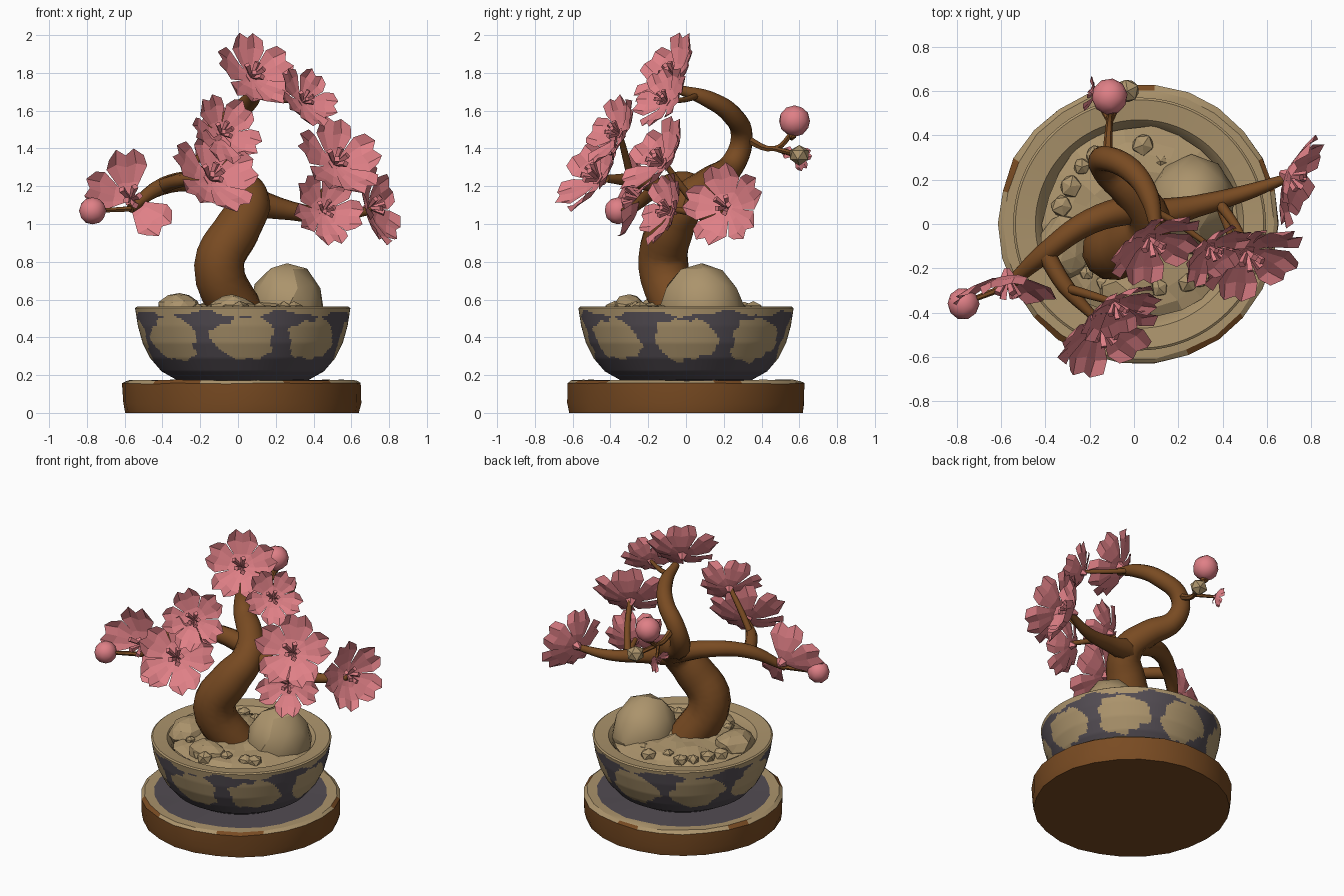
import bpy, bmesh, math, random
from mathutils import Vector, Matrix

random.seed(4)
cube = bpy.data.objects.get("Cube")
if cube:
    bpy.data.objects.remove(cube)


def material(name, rgb):
    m = bpy.data.materials.new(name)
    m.use_nodes = True
    m.diffuse_color = (*rgb, 1)
    m.node_tree.nodes["Principled BSDF"].inputs["Base Color"].default_value = (*rgb, 1)
    return m


PINK = material("blossom pink", (0.74, 0.215, 0.24))
BROWN = material("bark brown", (0.19, 0.07, 0.016))
TAN = material("sandy tan", (0.41, 0.295, 0.15))
DARK = material("glaze grey", (0.085, 0.072, 0.085))


def shade(ob, degrees):
    bpy.ops.object.select_all(action='DESELECT')
    ob.select_set(True)
    bpy.context.view_layer.objects.active = ob
    bpy.ops.object.shade_smooth_by_angle(angle=math.radians(degrees))


def finish(name, bm, mats, rule=None, fix=True, smooth=None):
    if fix:
        bmesh.ops.recalc_face_normals(bm, faces=bm.faces)
    if rule:
        for f in bm.faces:
            f.material_index = rule(f.calc_center_median())
    me = bpy.data.meshes.new(name)
    bm.to_mesh(me)
    bm.free()
    ob = bpy.data.objects.new(name, me)
    bpy.context.collection.objects.link(ob)
    for m in mats:
        me.materials.append(m)
    if smooth:
        shade(ob, smooth)


def lathe(profile, segments, cx=0.0, jitter=0.0):
    bm = bmesh.new()
    vs = [bm.verts.new((r, 0, z)) for r, z in profile]
    edges = [bm.edges.new(p) for p in zip(vs, vs[1:])]
    bmesh.ops.spin(bm, geom=vs + edges, cent=(0, 0, 0), axis=(0, 0, 1),
                   angle=math.tau, steps=segments, use_duplicate=False)
    bmesh.ops.remove_doubles(bm, verts=bm.verts, dist=0.0005)
    for v in bm.verts:
        v.co.x += cx + random.uniform(-jitter, jitter)
        v.co.y += random.uniform(-jitter, jitter)
        if v.co.z > 0.01:
            v.co.z += random.uniform(-jitter, jitter)
    return bm


def densify(points, n):
    out = []
    for (r0, z0), (r1, z1) in zip(points, points[1:]):
        out += [(r0 + (r1 - r0) * i / n, z0 + (z1 - z0) * i / n) for i in range(n)]
    return out + [points[-1]]


# Round wooden stand with a worn, chipped rim and a dark inset disc
def stand_rule(c):
    r = math.hypot(c.x - 0.02, c.y)
    chipped = r > 0.595 and math.sin(5 * math.atan2(c.y, c.x)) > 0.6
    if c.z < 0.152 or chipped:
        return 0
    return 1 if r > 0.5 else 2


stand = lathe([(0, 0), (0.62, 0), (0.63, 0.05), (0.633, 0.155), (0.61, 0.172),
               (0.55, 0.172), (0, 0.168)], 26, 0.02, 0.004)
finish("stand", stand, [BROWN, TAN, DARK], stand_rule, smooth=25)


# Glazed bowl: a tan rim and eight ragged patches on the grey wall
def bowl_rule(c):
    x = c.x - 0.025
    a = math.atan2(c.y, x)
    if math.hypot(x, c.y) < 0.5 and c.z > 0.45:
        return 1
    if c.z > 0.525 - 0.014 * math.cos(8 * a) + 0.006 * math.sin(19 * a):
        return 1
    step = math.tau / 8
    d = (a + step / 2) % step - step / 2
    ragged = 1 + 0.18 * math.sin(7 * a + 35 * c.z) + 0.12 * math.sin(29 * a + 60 * c.z)
    u, w = d / 0.32, (c.z - 0.39) / 0.115
    return 1 if u * u + w * w < ragged else 0


wall = densify([(0.35, 0.175), (0.43, 0.22), (0.49, 0.29), (0.53, 0.37),
                (0.555, 0.46), (0.57, 0.555)], 9)
bowl = lathe([(0, 0.172)] + wall + [(0.56, 0.562), (0.47, 0.552), (0.445, 0.525), (0.42, 0.47)],
             224, 0.025)
finish("bowl", bowl, [DARK, TAN], bowl_rule, smooth=40)

# Soil, boulder, mounds and pebbles
soil = lathe([(0, 0.585), (0.08, 0.585), (0.16, 0.58), (0.24, 0.57), (0.31, 0.56), (0.38, 0.54),
              (0.435, 0.52)], 22, 0.025, 0.013)
finish("soil", soil, [TAN])


def stone(name, loc, size, detail=1, rough=0.12, mat=TAN, smooth=None):
    bm = bmesh.new()
    bmesh.ops.create_icosphere(bm, subdivisions=detail, radius=1)
    turn = Matrix.Rotation(random.uniform(0, 6), 3, 'Z')
    for v in bm.verts:
        p = turn @ v.co * random.uniform(1 - rough, 1 + rough * 0.5)
        v.co = Vector(p[i] * size[i] + loc[i] for i in range(3))
    finish(name, bm, [mat], smooth=smooth)


stone("boulder", (0.26, 0.085, 0.55), (0.2, 0.225, 0.25), 2, 0.06, smooth=25)
stone("front_mound", (-0.03, -0.3, 0.53), (0.14, 0.1, 0.1), 2)
stone("left_mound", (-0.31, -0.1, 0.54), (0.12, 0.15, 0.1), 2)
for i in range(20):
    a = math.radians(50 + i * 17) + random.uniform(-0.1, 0.1)
    r = random.uniform(0.29, 0.38)
    s = random.uniform(0.035, 0.06)
    stone("pebble", (0.02 + r * math.cos(a), r * math.sin(a), 0.55), (s, s, s * 0.8))


# Trunk, branches and twigs: points are x, y, z, radius
def limb(name, points, sides=2):
    cu = bpy.data.curves.new(name, 'CURVE')
    cu.dimensions = '3D'
    cu.bevel_depth = 1
    cu.bevel_resolution = sides
    cu.resolution_u = 5
    cu.use_fill_caps = True
    sp = cu.splines.new('BEZIER')
    sp.bezier_points.add(len(points) - 1)
    for bp, (x, y, z, r) in zip(sp.bezier_points, points):
        bp.co, bp.radius = (x, y, z), r
        bp.handle_left_type = bp.handle_right_type = 'AUTO'
    ob = bpy.data.objects.new(name, cu)
    bpy.context.collection.objects.link(ob)
    cu.materials.append(BROWN)
    bpy.ops.object.select_all(action='DESELECT')
    ob.select_set(True)
    bpy.context.view_layer.objects.active = ob
    bpy.ops.object.convert(target='MESH')
    shade(bpy.context.object, 50)


limb("trunk", [(0.02, -0.02, 0.5, .13), (-0.1, -0.12, 0.78, .135), (0, -0.08, 0.98, .125),
               (0.07, 0.01, 1.12, .1), (0.0, 0.13, 1.22, .085), (-0.13, 0.25, 1.32, .066),
               (-0.13, 0.295, 1.46, .058), (-0.01, 0.24, 1.58, .054), (0.07, 0.12, 1.66, .045),
               (0.1, -0.03, 1.71, .025)], 4)
limb("left_branch", [(0.04, 0.08, 1.15, .07), (-0.2, 0.01, 1.22, .057), (-0.4, -0.13, 1.2, .047),
                     (-0.57, -0.28, 1.08, .025)])
limb("left_side_branch", [(-0.4, -0.13, 1.2, .042), (-0.31, -0.28, 1.23, .038), (-0.18, -0.42, 1.24, .02)])
limb("left_upper_twig", [(-0.3, -0.29, 1.23, .022), (-0.2, -0.32, 1.36, .02), (-0.1, -0.35, 1.47, .015)])
limb("right_branch", [(0.06, 0.03, 1.12, .08), (0.28, 0.08, 1.07, .05), (0.5, 0.14, 1.04, .036),
                      (0.7, 0.21, 1.07, .02)])
limb("right_twig", [(0.38, 0.1, 1.05, .025), (0.46, -0.01, 1.18, .02), (0.51, -0.11, 1.32, .015)])
limb("right_low_twig", [(0.38, 0.1, 1.05, .02), (0.45, -0.09, 1.08, .015)])
limb("top_twig", [(0.09, 0.06, 1.68, .018), (0.2, 0.0, 1.66, .015), (0.33, -0.09, 1.65, .012)])
limb("back_twig", [(-0.12, 0.3, 1.46, .024), (-0.11, 0.47, 1.4, .015), (-0.1, 0.55, 1.47, .014),
                   (-0.11, 0.58, 1.53, .014)], 1)
limb("back_low_twig", [(-0.11, 0.46, 1.4, .014), (-0.05, 0.59, 1.37, .014)], 1)
limb("back_petal_twig", [(-0.11, 0.46, 1.4, .012), (-0.18, 0.58, 1.36, .01)], 1)
limb("left_bud_twig", [(-0.57, -0.28, 1.08, .016), (-0.75, -0.35, 1.07, .012)], 1)

# Blossoms: broad, notched, cupped petals around a cluster of stamens
ROWS = [(0.05, 0.06), (0.35, 0.24), (0.7, 0.44), (0.97, 0.38)]
NOTCH = [-0.14, 0.05, -0.07, 0.05, -0.14]


def blossom(name, loc, normal, R, roll=0, petals=range(5)):
    bm = bmesh.new()
    for k in petals:
        spin = Matrix.Rotation(math.tau * k / 5 + roll, 3, 'Z')
        grid = []
        for j, (r, w) in enumerate(ROWS):
            line = []
            for i, notch in enumerate(NOTCH):
                s = i / 2 - 1
                x = r + notch * (j / 3) ** 2 + random.uniform(-0.02, 0.02) * j / 3
                z = 0.36 * r * r + 0.06 * s * s * r + 0.04 * s * r
                line.append(bm.verts.new(spin @ Vector((x, w * s, z)) * R))
            grid.append(line)
        for a, b in zip(grid, grid[1:]):
            for i in range(4):
                bm.faces.new((a[i], b[i], b[i + 1], a[i + 1]))
    bmesh.ops.solidify(bm, geom=bm.faces[:], thickness=0.007)
    for k in range(5):
        tilt = Matrix.Rotation(k * 1.26, 4, 'Z') @ Matrix.Rotation(0.4 + 0.15 * (k % 3), 4, 'Y')
        bmesh.ops.create_cone(bm, segments=4, radius1=0.03 * R, radius2=0.08 * R, depth=0.42 * R,
                              cap_ends=True, matrix=tilt @ Matrix.Translation((0, 0, 0.2 * R)))
    bmesh.ops.create_cone(bm, segments=5, radius1=0.05 * R, radius2=0.16 * R, depth=0.2 * R,
                          cap_ends=True, matrix=Matrix.Translation((0, 0, -0.06 * R)))
    aim = Vector(normal).to_track_quat('Z', 'Y').to_matrix().to_4x4()
    bm.transform(Matrix.Translation(loc) @ aim)
    finish(name, bm, [PINK], fix=False)


blossom("top_blossom", (0.07, -0.06, 1.775), (0.42, -0.72, 0.54), 0.225, 0.3)
blossom("top_side_blossom", (0.34, -0.1, 1.645), (0.56, -0.66, 0.48), 0.18, 0.9)
blossom("right_upper_blossom", (0.51, -0.12, 1.315), (0.4, -0.74, 0.54), 0.24, 0.2)
blossom("right_lower_blossom", (0.45, -0.08, 1.065), (0.4, -0.85, 0.28), 0.2, 1.0)
blossom("right_end_blossom", (0.69, 0.22, 1.085), (0.91, -0.35, 0.22), 0.22, 0.5)
blossom("left_upper_blossom", (-0.09, -0.35, 1.475), (0.45, -0.8, 0.42), 0.2, 0.7)
blossom("left_lower_blossom", (-0.15, -0.46, 1.235), (0.4, -0.75, 0.52), 0.245, 0.1)
blossom("left_end_blossom", (-0.57, -0.24, 1.13), (0.1, -0.95, 0.2), 0.25, 1.7, (0, 1, 3))
blossom("back_small_blossom", (-0.18, 0.58, 1.36), (-0.85, 0.2, -0.1), 0.08, 0.4, (0, 2, 3))

# Closed buds and the seed pod
for name, loc, r in (("left_bud", (-0.77, -0.36, 1.07), 0.073), ("back_bud", (-0.11, 0.575, 1.545), 0.083)):
    stone(name, loc, (r, r, r), 2, 0.03, PINK, 40)
stone("seed_pod", (-0.03, 0.6, 1.365), (0.06, 0.06, 0.055), 1, 0.08, TAN)
stone("bud_calyx", (-0.11, 0.56, 1.47), (0.03, 0.03, 0.03), 1, 0.05, BROWN)
